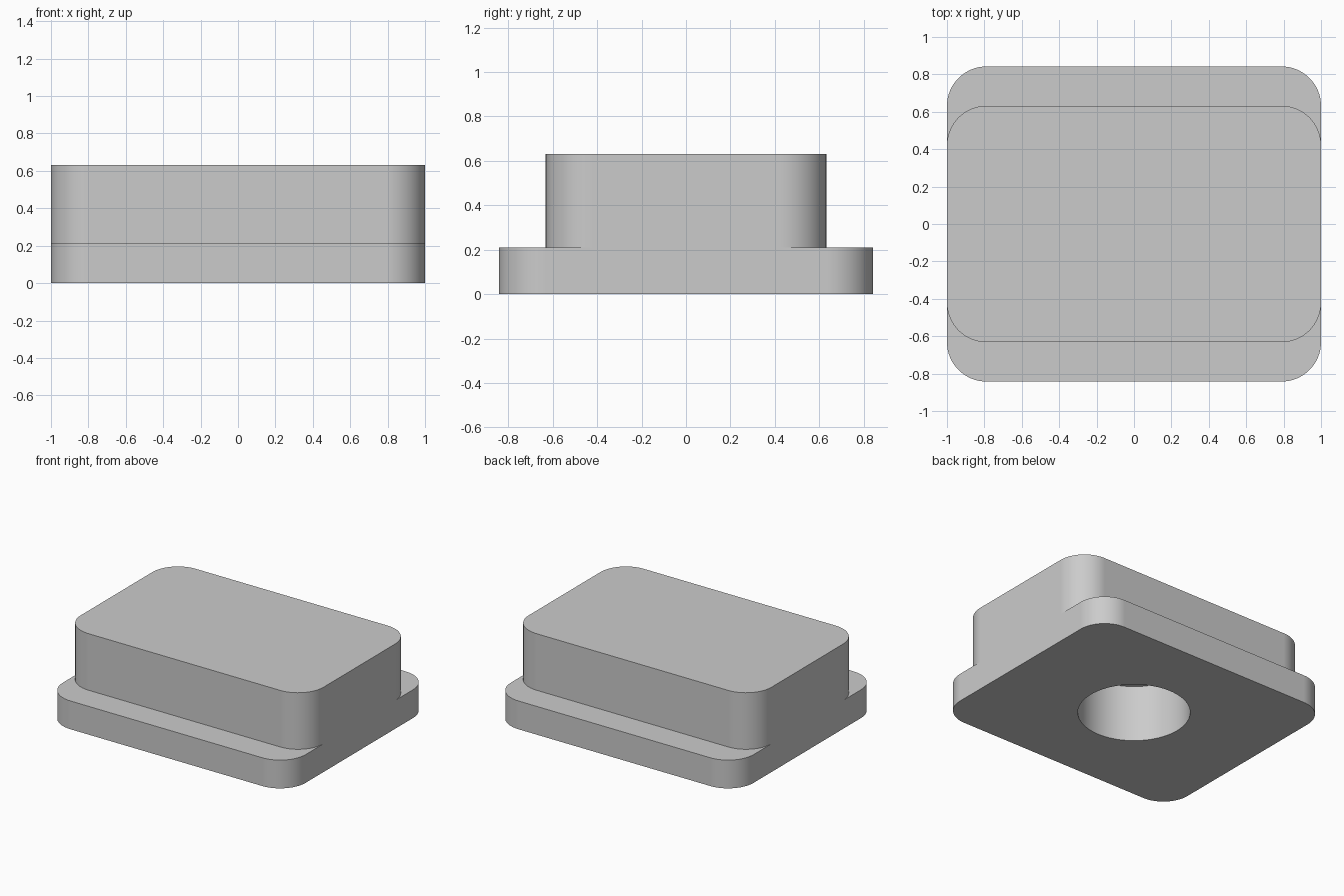
import bpy, bmesh
from math import cos, sin, pi, radians

cube = bpy.data.objects.get("Cube")
if cube:
    bpy.data.objects.remove(cube, do_unlink=True)

U = 2 / 9.5          # module: step height and corner radius
STEPS = 16           # segments per rounded corner

grey = bpy.data.materials.new("plain grey")
grey.use_nodes = True
grey.diffuse_color = (0.6, 0.6, 0.6, 1)
grey.node_tree.nodes["Principled BSDF"].inputs["Base Color"].default_value = (0.6, 0.6, 0.6, 1)


def prism(name, outline, z0, z1):
    """Extrude a closed outline between two heights."""
    bm = bmesh.new()
    face = bm.faces.new([bm.verts.new((x, y, z0)) for x, y in outline])
    top = bmesh.ops.extrude_face_region(bm, geom=[face])["geom"]
    verts = [v for v in top if isinstance(v, bmesh.types.BMVert)]
    bmesh.ops.translate(bm, vec=(0, 0, z1 - z0), verts=verts)
    bmesh.ops.recalc_face_normals(bm, faces=bm.faces)
    mesh = bpy.data.meshes.new(name)
    bm.to_mesh(mesh)
    bm.free()
    mesh.materials.append(grey)
    obj = bpy.data.objects.new(name, mesh)
    bpy.context.collection.objects.link(obj)
    return obj


def rounded_rectangle(hx, hy, r):
    points = []
    for corner, (sx, sy) in enumerate([(1, 1), (-1, 1), (-1, -1), (1, -1)]):
        for i in range(STEPS + 1):
            a = (corner + i / STEPS) * pi / 2
            points.append((sx * (hx - r) + r * cos(a), sy * (hy - r) + r * sin(a)))
    return points


def circle(r, count):
    return [(r * cos(2 * pi * i / count), r * sin(2 * pi * i / count)) for i in range(count)]


def combine(target, other, operation):
    """Apply a boolean and discard the helper."""
    other.hide_render = True
    mod = target.modifiers.new(operation.title(), "BOOLEAN")
    mod.operation, mod.solver, mod.object = operation, "EXACT", other
    bpy.context.view_layer.objects.active = target
    bpy.ops.object.modifier_apply(modifier=mod.name)
    bpy.data.objects.remove(other, do_unlink=True)


# Wide base plate with a narrower raised block on it
body = prism("stepped_block", rounded_rectangle(1, 4 * U, U), 0, U)
block = prism("raised_block", rounded_rectangle(1, 3 * U, U), U / 2, 3 * U)
combine(body, block, "UNION")

# Blind round hole in the underside
hole = prism("hole_cutter", circle(1.8 * U, 96), -U, 2 * U)
combine(body, hole, "DIFFERENCE")

# Merge coplanar pieces, then smooth the rounded corners and hole wall
bm = bmesh.new()
bm.from_mesh(body.data)
bmesh.ops.remove_doubles(bm, verts=bm.verts, dist=0.0001)
bmesh.ops.dissolve_limit(bm, angle_limit=radians(0.5), verts=bm.verts, edges=bm.edges)
bm.to_mesh(body.data)
bm.free()

bpy.ops.object.select_all(action="DESELECT")
body.select_set(True)
bpy.context.view_layer.objects.active = body
bpy.ops.object.shade_smooth_by_angle(angle=radians(30))
weighted = body.modifiers.new("Weighted Normals", "WEIGHTED_NORMAL")
weighted.keep_sharp = True
